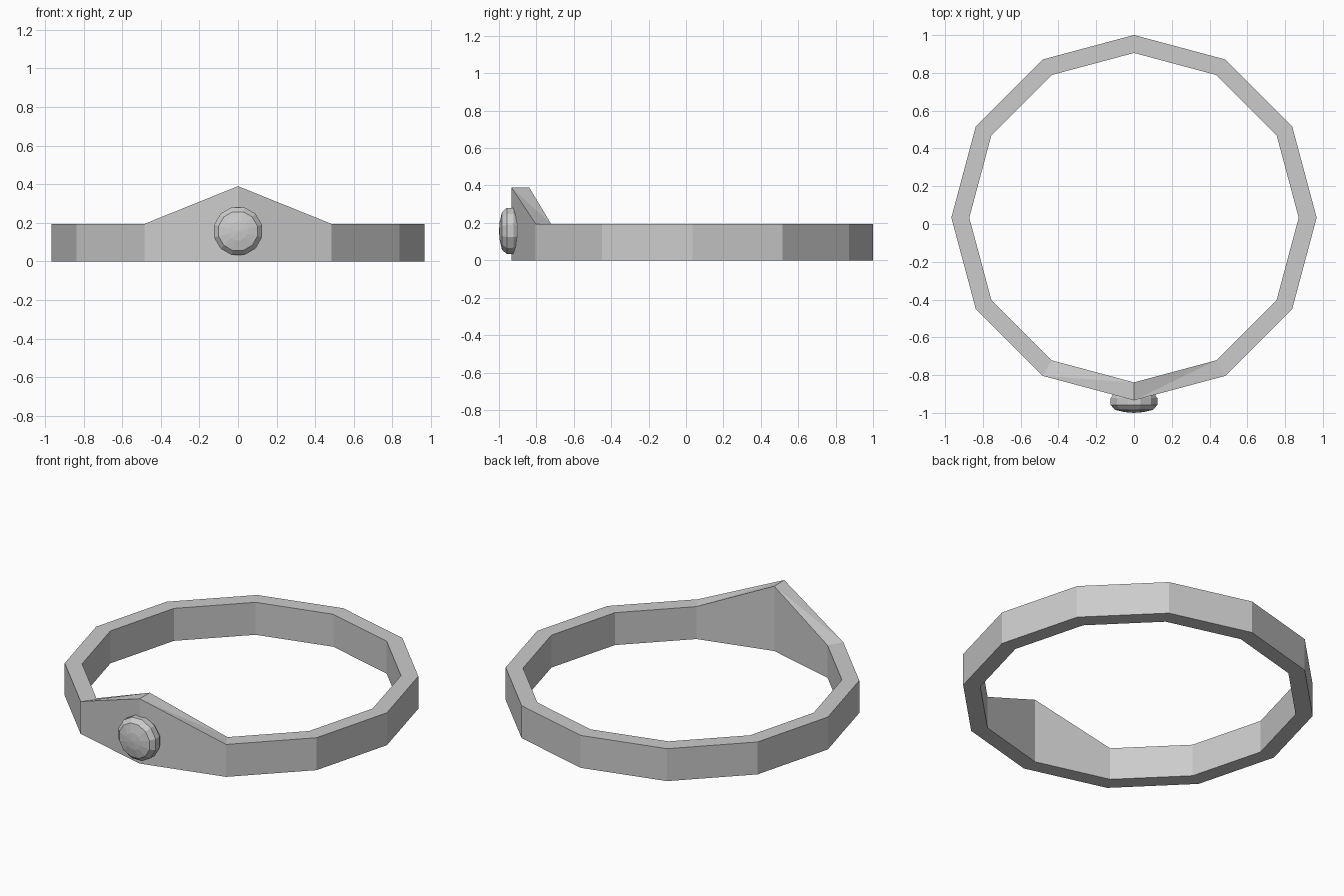
import bpy, bmesh, math

if "Cube" in bpy.data.objects:
    bpy.data.objects.remove(bpy.data.objects["Cube"])

N = 12
CY = 0.0335       # centre of the band in y
H = 0.195         # band height


def finish(name, bm):
    bmesh.ops.recalc_face_normals(bm, faces=bm.faces)
    me = bpy.data.meshes.new(name)
    bm.to_mesh(me)
    bm.free()
    ob = bpy.data.objects.new(name, me)
    bpy.context.collection.objects.link(ob)
    return ob


# Twelve-sided band, raised to a peak at the front corner
bm = bmesh.new()
rings = []
for r, top in ((0.967, False), (0.967, True), (0.872, True), (0.872, False)):
    ring = []
    for i in range(N):
        a = -math.pi / 2 + i * math.tau / N
        z = (2 * H if i == 0 else H) if top else 0
        ring.append(bm.verts.new((r * math.cos(a), CY + r * math.sin(a), z)))
    rings.append(ring)
for k in range(4):
    p, q = rings[k], rings[(k + 1) % 4]
    for i in range(N):
        j = (i + 1) % N
        if k == 1 and (i == 0 or j == 0):
            # sloping top faces beside the peak, split along the diagonal
            bm.faces.new((p[i], p[j], q[j]))
            bm.faces.new((p[i], q[j], q[i]))
        else:
            bm.faces.new((p[i], p[j], q[j], q[i]))
finish("band", bm)

# Faceted round stone on the peak, turned about the y axis
bm = bmesh.new()
profile = [(-0.88, 0.110), (-0.908, 0.118), (-0.922, 0.128),
           (-0.958, 0.128), (-0.984, 0.104), (-0.996, 0.05)]
prev = None
for y, r in profile:
    ring = [bm.verts.new((r * math.cos((i + 0.5) * math.tau / N), y,
                          0.157 + r * math.sin((i + 0.5) * math.tau / N)))
            for i in range(N)]
    if prev is None:
        bm.faces.new(ring)
    else:
        for i in range(N):
            j = (i + 1) % N
            bm.faces.new((prev[i], prev[j], ring[j], ring[i]))
    prev = ring
tip = bm.verts.new((0, -1.0, 0.157))
for i in range(N):
    bm.faces.new((prev[i], prev[(i + 1) % N], tip))
finish("stone", bm)
